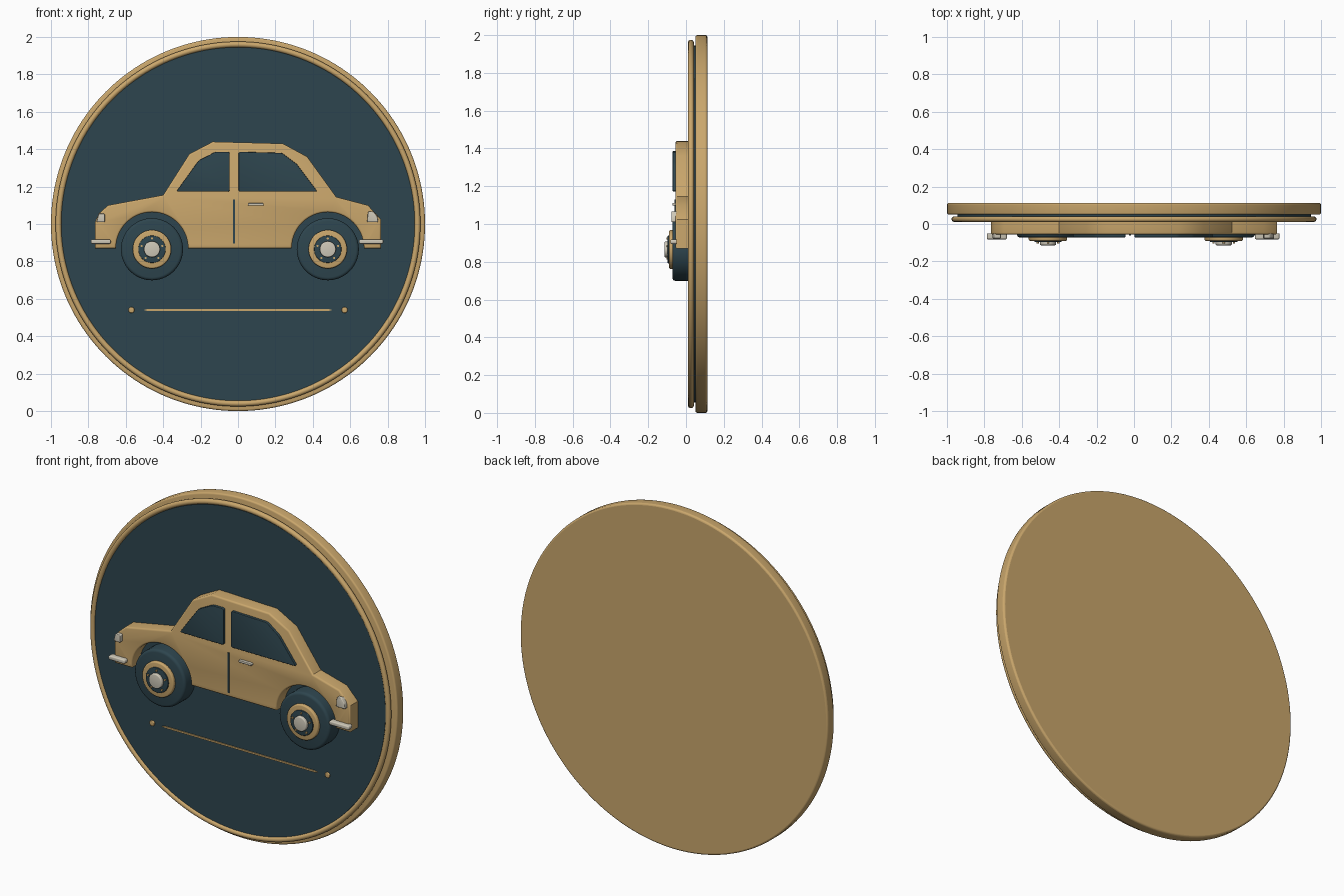
import bpy, bmesh, math
from mathutils import Matrix

cube = bpy.data.objects.get("Cube")
if cube:
    bpy.data.objects.remove(cube, do_unlink=True)


def material(name, rgb):
    m = bpy.data.materials.new(name)
    m.use_nodes = True
    m.diffuse_color = (*rgb, 1)
    m.node_tree.nodes["Principled BSDF"].inputs["Base Color"].default_value = (*rgb, 1)
    return m


GOLD = material("warm gold", (0.59, 0.385, 0.15))
DARK = material("dark teal", (0.027, 0.06, 0.077))
SILVER = material("pale silver", (0.62, 0.58, 0.48))


def smooth(ob):
    bpy.ops.object.select_all(action="DESELECT")
    ob.select_set(True)
    bpy.context.view_layer.objects.active = ob
    bpy.ops.object.shade_smooth_by_angle(angle=math.radians(35))


def plate(name, outline, front, back, mat, bevel=0.0, round_corners=0.0):
    """Extrude an x-z outline from front to back in y, rounding its edges."""
    bm = bmesh.new()
    face = bm.faces.new([bm.verts.new((x, front, z)) for x, z in outline])
    ext = bmesh.ops.extrude_face_region(bm, geom=[face], use_keep_orig=True)
    for v in ext["geom"]:
        if isinstance(v, bmesh.types.BMVert):
            v.co.y = back
    bmesh.ops.recalc_face_normals(bm, faces=bm.faces)
    if round_corners:
        sides = [e for e in bm.edges if abs(e.verts[0].co.y - e.verts[1].co.y) > 1e-5]
        bmesh.ops.bevel(bm, geom=sides, offset=round_corners, segments=3,
                        profile=0.5, affect="EDGES")
    if bevel:
        rim = [e for e in bm.edges if all(abs(v.co.y - front) < 1e-5 for v in e.verts)]
        bmesh.ops.bevel(bm, geom=rim, offset=bevel, segments=3, profile=0.5,
                        affect="EDGES")
    me = bpy.data.meshes.new(name)
    bm.to_mesh(me)
    bm.free()
    me.materials.append(mat)
    ob = bpy.data.objects.new(name, me)
    bpy.context.collection.objects.link(ob)
    smooth(ob)
    return ob


def arc(cx, cz, r, start, end, n):
    return [(cx + r * math.cos(start + (end - start) * i / n),
             cz + r * math.sin(start + (end - start) * i / n)) for i in range(n + 1)]


def disc(name, cx, cz, r, front, back, mat, bevel=0.0, n=48):
    return plate(name, arc(cx, cz, r, 0, 2 * math.pi, n)[:-1], front, back, mat, bevel)


def box(x0, x1, z0, z1):
    return [(x0, z0), (x1, z0), (x1, z1), (x0, z1)]


# Round plaque: backing with both rims rounded, dark panel and raised ring
backing = disc("backing_disc", 0, 1, 1, 0.05, 0.113, GOLD, 0.01, 160)
bm = bmesh.new()
bm.from_mesh(backing.data)
rear = [e for e in bm.edges if all(v.co.y > 0.1129 for v in e.verts)]
bmesh.ops.bevel(bm, geom=rear, offset=0.01, segments=3, profile=0.5, affect="EDGES")
bm.to_mesh(backing.data)
bm.free()
smooth(backing)
disc("dark_panel", 0, 1, 0.945, 0.02, 0.055, DARK, 0, 160)
bpy.ops.mesh.primitive_torus_add(major_radius=0.96, minor_radius=0.0155,
                                 major_segments=160, minor_segments=14,
                                 location=(0, 0.026, 1), rotation=(math.pi / 2, 0, 0))
ring = bpy.context.object
ring.name = "raised_ring"
ring.data.materials.append(GOLD)
smooth(ring)

# Car body with two wheel arches
AXLE = 0.865
WHEELS = {"left": 0.48, "right": -0.46}
upper = [(0.765, 0.87), (0.765, 1.025), (0.695, 1.10), (0.525, 1.145), (0.37, 1.36),
         (0.24, 1.43), (-0.135, 1.44), (-0.26, 1.375), (-0.40, 1.155), (-0.695, 1.10),
         (-0.745, 1.055), (-0.765, 1.01), (-0.765, 0.87)]
body = upper + [p for x in (WHEELS["right"], WHEELS["left"])
                for p in arc(x, 0.87, 0.193, math.pi, 0, 28)]
plate("car_body", body, -0.056, 0.025, GOLD, 0.01)

# Windows
plate("right_window", [(-0.33, 1.173), (-0.21, 1.34), (-0.12, 1.386), (-0.045, 1.386),
                       (-0.045, 1.173)], -0.071, -0.05, DARK, 0.003, 0.01)
plate("left_window", [(0.003, 1.173), (0.003, 1.386), (0.235, 1.38), (0.315, 1.32),
                      (0.425, 1.173)], -0.071, -0.05, DARK, 0.003, 0.01)

# Door seam and handle
plate("door_seam", box(-0.026, -0.016, 0.895, 1.13), -0.061, -0.05, DARK)
plate("door_handle", box(0.053, 0.137, 1.098, 1.112), -0.072, -0.05, SILVER, 0.003, 0.005)

# Lamps and bumpers
plate("right_lamp", [(-0.757, 1.01), (-0.712, 1.01), (-0.712, 1.055), (-0.745, 1.055)],
      -0.077, -0.05, SILVER, 0.004, 0.006)
plate("left_lamp", [(0.69, 1.01), (0.75, 1.01), (0.745, 1.04), (0.725, 1.067), (0.695, 1.067)],
      -0.077, -0.05, SILVER, 0.004, 0.006)
plate("right_bumper", box(-0.787, -0.68, 0.894, 0.918), -0.082, -0.05, SILVER, 0.006, 0.009)
plate("left_bumper", box(0.647, 0.777, 0.894, 0.918), -0.082, -0.05, SILVER, 0.006, 0.009)

# Wheels: tyre, rim, dark dish, hub cap and lugs
for side, x in WHEELS.items():
    disc(side + "_tyre", x, AXLE, 0.166, -0.072, 0.025, DARK, 0.016, 64)
    disc(side + "_rim", x, AXLE, 0.103, -0.09, -0.06, GOLD, 0.008)
    disc(side + "_dish", x, AXLE, 0.073, -0.097, -0.08, DARK, 0.003)
    disc(side + "_hub_cap", x, AXLE, 0.043, -0.114, -0.09, SILVER, 0.006)
    for i, (lx, lz) in enumerate(arc(x, AXLE, 0.058, math.pi / 2, 2.5 * math.pi, 5)[:-1]):
        disc(f"{side}_lug_{i + 1}", lx, lz, 0.006, -0.104, -0.09, GOLD, 0, 12)

# Ground line with tapered ends and end dots
plate("ground_line", [(-0.505, 0.54), (-0.485, 0.535), (0.485, 0.535), (0.505, 0.54),
                      (0.485, 0.545), (-0.485, 0.545)], 0.014, 0.03, GOLD)
for side, x in (("left", 0.57), ("right", -0.57)):
    disc(side + "_dot", x, 0.54, 0.016, 0.012, 0.03, GOLD, 0.004, 20)
